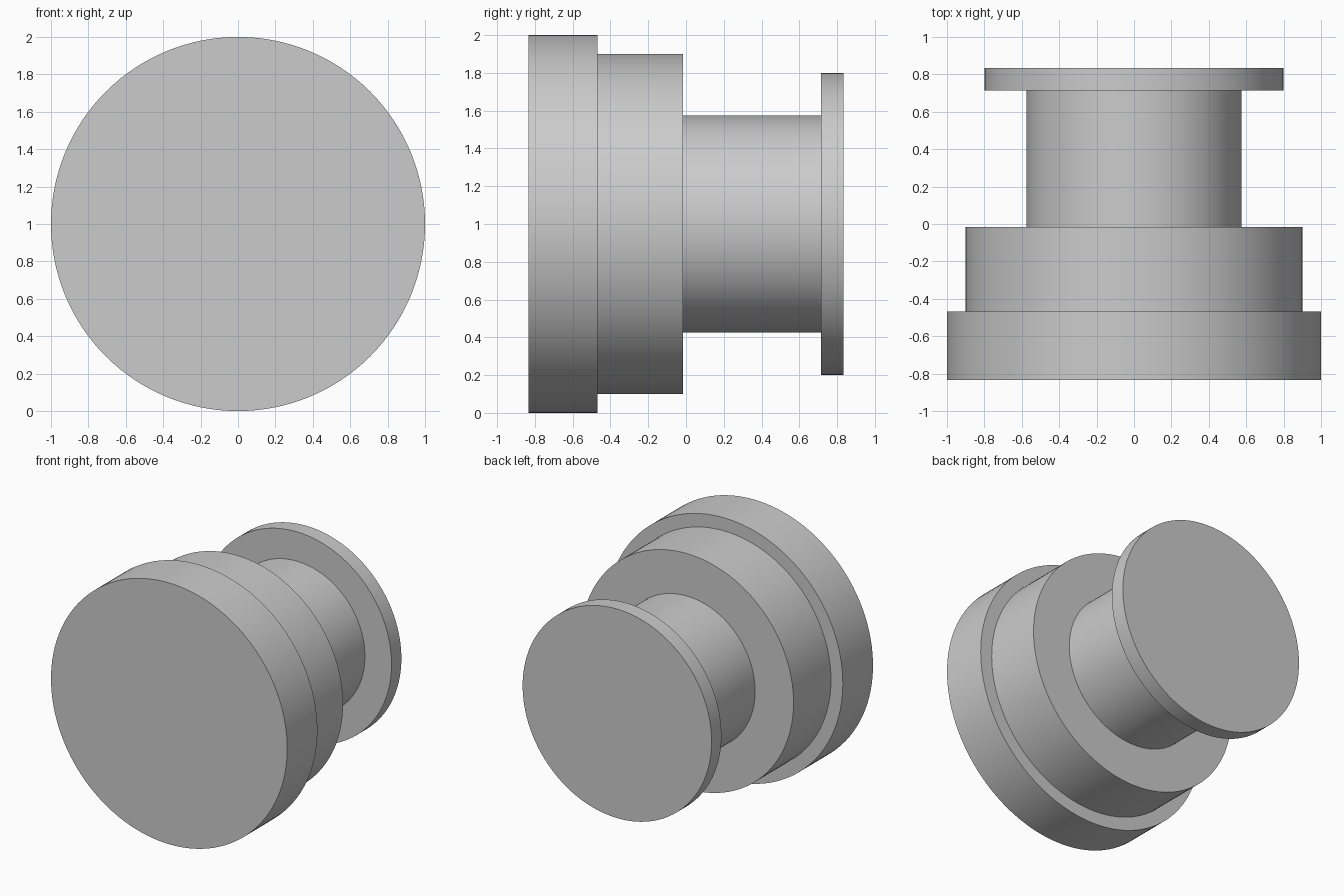
import bpy
import bmesh
from math import tau, radians
from mathutils import Vector

SEGMENTS = 128
AXIS_HEIGHT = 1.0

cube = bpy.data.objects.get("Cube")
if cube:
    bpy.data.objects.remove(cube, do_unlink=True)

# Single plain grey
grey = bpy.data.materials.new("plain_grey")
grey.use_nodes = True
colour = (0.6, 0.6, 0.6, 1.0)
grey.diffuse_color = colour
grey.node_tree.nodes["Principled BSDF"].inputs["Base Color"].default_value = colour

# Steps along the axis, front to back: (radius, y start, y end)
steps = [
    (1.0, -0.833, -0.468),    # front rim
    (0.9, -0.468, -0.015),    # shoulder
    (0.575, -0.015, 0.714),   # neck
    (0.8, 0.714, 0.833),      # back flange
]

# Stepped half profile, closed on the axis at both ends
profile = [(0, steps[0][1])]
for radius, start, end in steps:
    profile += [(radius, start), (radius, end)]
profile.append((0, steps[-1][2]))

# Revolve the profile into one solid
bm = bmesh.new()
verts = [bm.verts.new((0, y, AXIS_HEIGHT + r)) for r, y in profile]
edges = [bm.edges.new(pair) for pair in zip(verts, verts[1:])]
bmesh.ops.spin(bm, geom=verts + edges, cent=Vector((0, 0, AXIS_HEIGHT)),
               axis=Vector((0, 1, 0)), angle=tau, steps=SEGMENTS)
bmesh.ops.remove_doubles(bm, verts=bm.verts, dist=0.0005)
bmesh.ops.recalc_face_normals(bm, faces=bm.faces)

mesh = bpy.data.meshes.new("stepped_knob")
bm.to_mesh(mesh)
bm.free()
mesh.materials.append(grey)
knob = bpy.data.objects.new("stepped_knob", mesh)
bpy.context.collection.objects.link(knob)

# Smooth round sides, crisp step edges
bpy.ops.object.select_all(action="DESELECT")
knob.select_set(True)
bpy.context.view_layer.objects.active = knob
bpy.ops.object.shade_smooth_by_angle(angle=radians(30))
